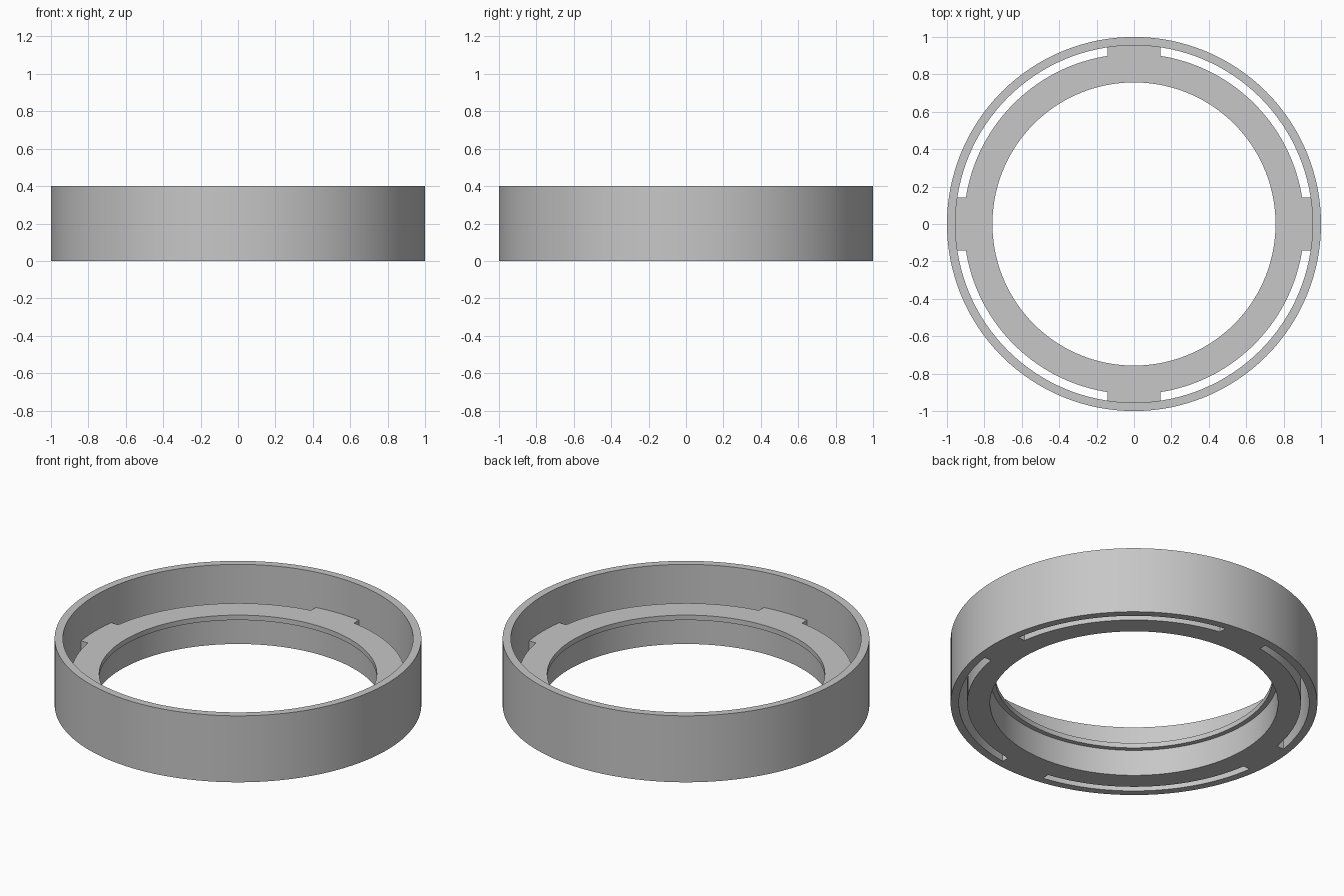
import bpy, bmesh, math

cube = bpy.data.objects.get("Cube")
if cube:
    bpy.data.objects.remove(cube, do_unlink=True)

# Material
grey = bpy.data.materials.new("plain_grey")
grey.use_nodes = True
colour = (0.57, 0.57, 0.57, 1)
grey.diffuse_color = colour
grey.node_tree.nodes["Principled BSDF"].inputs["Base Color"].default_value = colour

# Cross-section: (radius, height) of every corner
HEIGHT, FLANGE_TOP, LIP_BOTTOM = 0.4, 0.187, 0.157
LIP_R, BORE_R, FLANGE_R, WALL_R, OUTER_R = 0.757, 0.785, 0.91, 0.955, 1.0
SECTION = {
    "bore_low": (BORE_R, 0), "slot_in_low": (FLANGE_R, 0),
    "slot_out_low": (WALL_R, 0), "outer_low": (OUTER_R, 0),
    "outer_top": (OUTER_R, HEIGHT), "rim_in": (WALL_R, HEIGHT),
    "slot_out_top": (WALL_R, FLANGE_TOP), "slot_in_top": (FLANGE_R, FLANGE_TOP),
    "lip_top": (LIP_R, FLANGE_TOP), "lip_low": (LIP_R, LIP_BOTTOM),
    "bore_top": (BORE_R, LIP_BOTTOM),
}
FLANGE_PATH = ["slot_in_top", "lip_top", "lip_low", "bore_top", "bore_low", "slot_in_low"]
WALL_PATH = ["slot_out_low", "outer_low", "outer_top", "rim_in", "slot_out_top"]
TAB_EDGES = [("slot_in_low", "slot_out_low"), ("slot_out_top", "slot_in_top")]
SLOT_EDGES = [("slot_in_low", "slot_in_top"), ("slot_out_top", "slot_out_low")]
TAB_HALF, TAB_STEPS, SLOT_STEPS = 0.143, 6, 26
QUARTER = TAB_STEPS + SLOT_STEPS


def column_angle(i, radius):
    """Angle of a column, keeping the sides of each tab parallel."""
    quarter, step = divmod(i, QUARTER)
    half = math.asin(TAB_HALF / radius)
    if step <= TAB_STEPS:
        a = -half + 2 * half * step / TAB_STEPS
    else:
        a = half + (math.pi / 2 - 2 * half) * (step - TAB_STEPS) / SLOT_STEPS
    return quarter * math.pi / 2 + a


# Sweep the section round the axis, opening a slot between each pair of tabs
bm = bmesh.new()
columns = []
for i in range(4 * QUARTER):
    column = {}
    for name, (r, z) in SECTION.items():
        a = column_angle(i, r)
        column[name] = bm.verts.new((r * math.cos(a), r * math.sin(a), z))
    columns.append(column)

always = list(zip(FLANGE_PATH, FLANGE_PATH[1:])) + list(zip(WALL_PATH, WALL_PATH[1:]))
for i, here in enumerate(columns):
    there = columns[(i + 1) % len(columns)]
    step = i % QUARTER
    for a, b in always + (TAB_EDGES if step < TAB_STEPS else SLOT_EDGES):
        bm.faces.new((here[a], here[b], there[b], there[a]))
    # Flat side of a tab
    if step in (0, TAB_STEPS):
        bm.faces.new([here[n] for n in ("slot_in_low", "slot_out_low",
                                        "slot_out_top", "slot_in_top")])

bmesh.ops.recalc_face_normals(bm, faces=bm.faces)
mesh = bpy.data.meshes.new("slotted_ring")
bm.to_mesh(mesh)
bm.free()
mesh.materials.append(grey)
ring = bpy.data.objects.new("slotted_ring", mesh)
bpy.context.collection.objects.link(ring)

# Smooth round walls, sharp rims
bpy.ops.object.select_all(action="DESELECT")
ring.select_set(True)
bpy.context.view_layer.objects.active = ring
bpy.ops.object.shade_smooth_by_angle(angle=math.radians(30))
